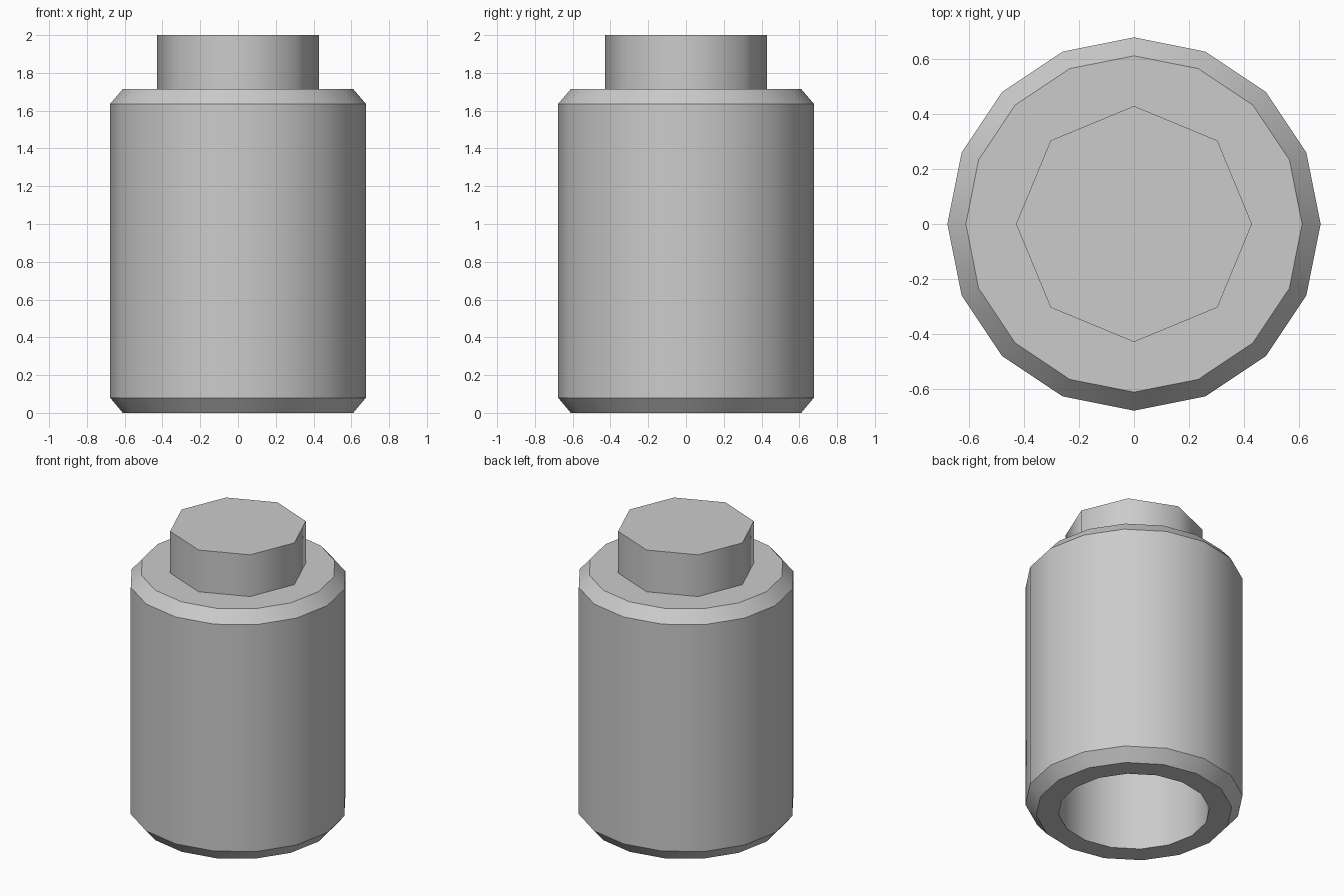
import bpy, bmesh, math

if "Cube" in bpy.data.objects:
    bpy.data.objects.remove(bpy.data.objects["Cube"])


def lathe(name, profile, sides):
    """Revolve (radius, z) points; first and last rings are capped or joined at the axis."""
    bm = bmesh.new()
    rings = []
    for r, z in profile:
        if r == 0:
            rings.append([bm.verts.new((0, 0, z))])
        else:
            rings.append([bm.verts.new((r * math.cos(math.tau * i / sides),
                                        r * math.sin(math.tau * i / sides), z))
                          for i in range(sides)])
    for a, b in zip(rings, rings[1:]):
        if len(a) == 1:
            bm.faces.new(b)
        elif len(b) == 1:
            bm.faces.new(a)
        else:
            for i in range(sides):
                j = (i + 1) % sides
                bm.faces.new((a[i], a[j], b[j], b[i]))
    # axis points only mark the caps
    bmesh.ops.delete(bm, geom=[v for v in bm.verts if not v.link_faces], context='VERTS')
    bmesh.ops.recalc_face_normals(bm, faces=bm.faces)
    mesh = bpy.data.meshes.new(name)
    bm.to_mesh(mesh)
    bm.free()
    obj = bpy.data.objects.new(name, mesh)
    bpy.context.collection.objects.link(obj)
    bpy.ops.object.select_all(action='DESELECT')
    obj.select_set(True)
    bpy.context.view_layer.objects.active = obj
    return obj


# Hollow body: chamfered outside, straight bore open at the bottom
lathe("body", [(0, 1.51), (0.47, 1.51), (0.47, 0), (0.61, 0), (0.677, 0.08),
               (0.677, 1.636), (0.61, 1.714), (0, 1.714)], 16)
bpy.ops.object.shade_smooth_by_angle(angle=math.radians(30))

# Eight-sided top knob
lathe("top_knob", [(0, 1.7), (0.428, 1.7), (0.428, 2.0), (0, 2.0)], 8)
bpy.ops.object.shade_smooth_by_angle(angle=math.radians(50))
